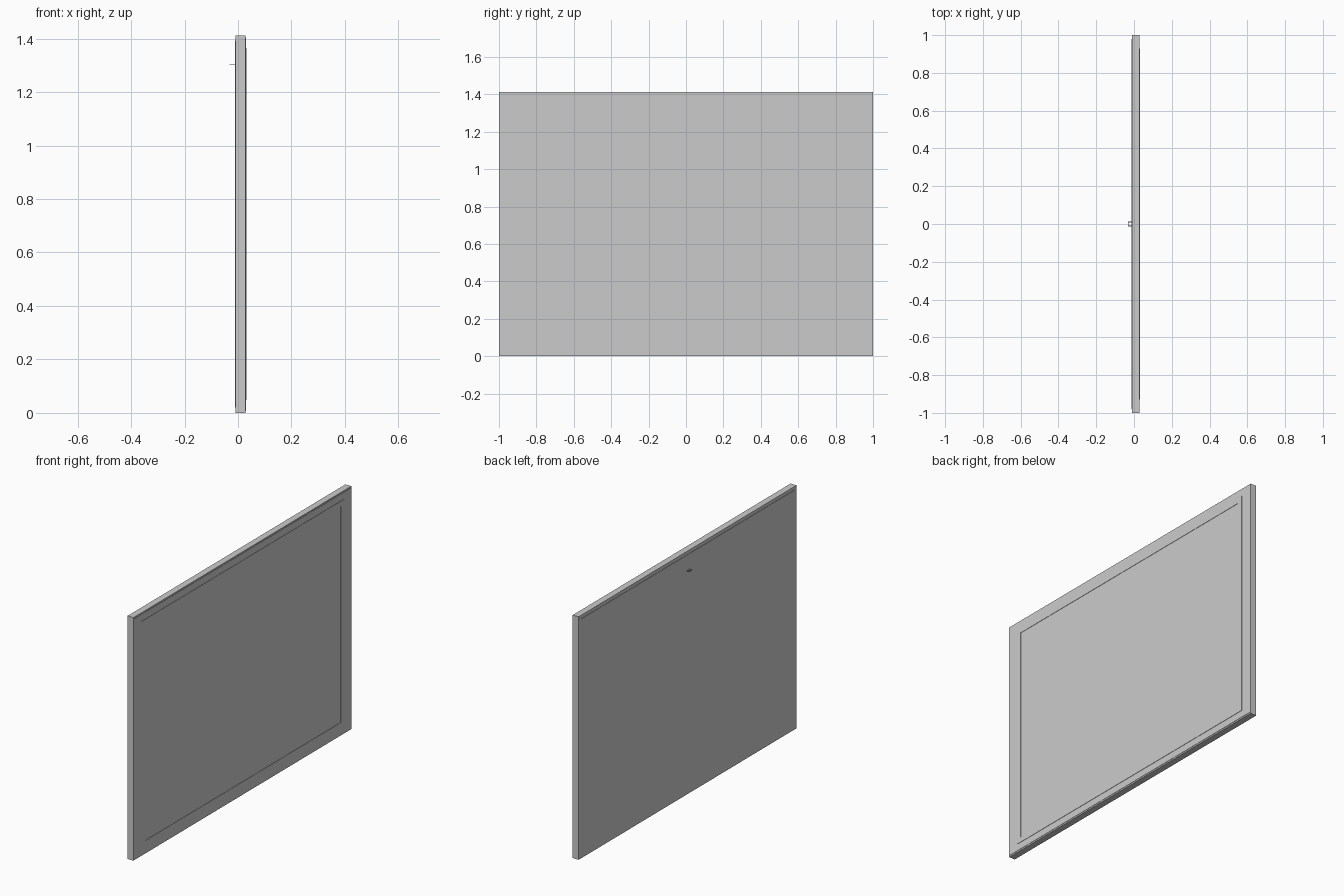
import bpy
import bmesh
from mathutils import Matrix, Vector

cube = bpy.data.objects.get("Cube")
if cube:
    bpy.data.objects.remove(cube, do_unlink=True)

grey = bpy.data.materials.new("plain_grey")
grey.use_nodes = True
COLOUR = (0.6, 0.6, 0.6, 1)
grey.diffuse_color = COLOUR
grey.node_tree.nodes["Principled BSDF"].inputs["Base Color"].default_value = COLOUR

HALF_Y, HEIGHT = 1.0, 1.412
MID_Z = HEIGHT / 2


def finish(name, bm):
    bmesh.ops.recalc_face_normals(bm, faces=bm.faces)
    mesh = bpy.data.meshes.new(name)
    bm.to_mesh(mesh)
    bm.free()
    mesh.materials.append(grey)
    obj = bpy.data.objects.new(name, mesh)
    bpy.context.collection.objects.link(obj)


def slab(name, inset, x0, x1):
    """Upright panel set in from the outer edge."""
    bm = bmesh.new()
    size = Vector((x1 - x0, 2 * (HALF_Y - inset), 2 * (MID_Z - inset)))
    place = Matrix.Translation(((x0 + x1) / 2, 0, MID_Z)) @ Matrix.Diagonal(size.to_4d())
    bmesh.ops.create_cube(bm, size=1, matrix=place)
    finish(name, bm)


def ring(name, centre, half_u, half_v, width, thickness, u, v):
    """Flat rectangular ring spanned by the directions u and v."""
    bm = bmesh.new()
    normal = u.cross(v) * thickness / 2
    corners = [(-1, -1), (1, -1), (1, 1), (-1, 1)]
    loops = []
    for su, sv in corners:
        outer = centre + u * su * half_u + v * sv * half_v
        inner = centre + u * su * (half_u - width) + v * sv * (half_v - width)
        loops.append([bm.verts.new(p) for p in
                      (outer - normal, outer + normal, inner + normal, inner - normal)])
    for a in range(4):
        here, there = loops[a], loops[(a + 1) % 4]
        for i in range(4):
            j = (i + 1) % 4
            bm.faces.new((here[i], here[j], there[j], there[i]))
    finish(name, bm)


X, Y, Z = Vector((1, 0, 0)), Vector((0, 1, 0)), Vector((0, 0, 1))

# Solid board with a thin sheet on each side
slab("board", 0.0, -0.010, 0.028)
slab("front_sheet", 0.008, 0.027, 0.030)
slab("back_sheet", 0.02, -0.012, -0.009)

# Slightly raised border strip on the front
ring("border_strip", Vector((0.0305, 0, MID_Z)), 0.93, MID_Z - 0.048, 0.03, 0.003, Y, Z)

# Flat hanging loop on the back
ring("hanging_loop", Vector((-0.021, 0, 1.302)), 0.011, 0.013, 0.004, 0.002, X, Y)
